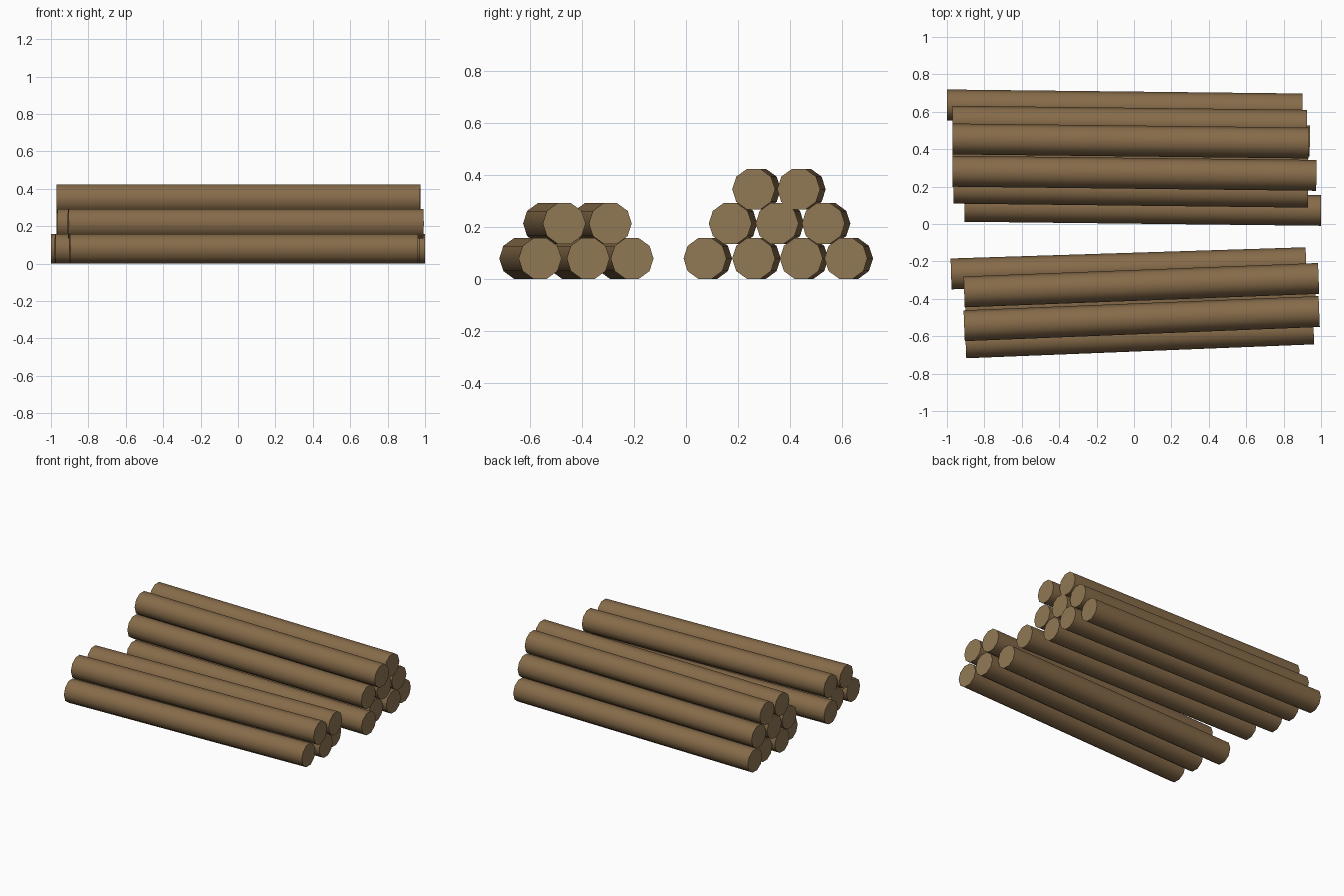
import bpy
import math

if "Cube" in bpy.data.objects:
    bpy.data.objects.remove(bpy.data.objects["Cube"])

RADIUS = 0.0825
ROW_Z = (0.079, 0.2135, 0.345)


def make_material(name, color):
    mat = bpy.data.materials.new(name)
    mat.diffuse_color = color
    mat.use_nodes = True
    mat.node_tree.nodes["Principled BSDF"].inputs["Base Color"].default_value = mat.diffuse_color
    return mat


bark = make_material("bark", (0.24, 0.147, 0.067, 1))
cut_wood = make_material("cut_wood", (0.28, 0.19, 0.09, 1))


def log(name, row, y_right, x_left, x_right, slope):
    """Ten-sided log lying along x; y_right is its centre at the +x end."""
    length = x_right - x_left
    bpy.ops.mesh.primitive_cylinder_add(
        vertices=10, radius=RADIUS, depth=length / math.cos(math.atan(slope)),
        location=((x_left + x_right) / 2, y_right - slope * length / 2, ROW_Z[row]),
        rotation=(0, math.pi / 2, math.atan(slope)))
    obj = bpy.context.object
    obj.name = name
    obj.data.materials.append(bark)
    obj.data.materials.append(cut_wood)
    for face in obj.data.polygons:
        face.material_index = 1 if len(face.vertices) > 4 else 0
    bpy.ops.object.shade_smooth_by_angle(angle=math.radians(50))


# Each log: row, y at right end, left x, right x, slope
back_pile = [
    (0, 0.073, -0.905, 1.0, -0.0113),
    (0, 0.26, -0.97, 0.925, -0.0113),
    (0, 0.443, -0.96, 0.94, -0.0113),
    (0, 0.615, -1.0, 0.90, -0.0113),
    (1, 0.17, -0.965, 0.93, -0.0113),
    (1, 0.35, -0.97, 0.93, -0.0113),
    (1, 0.528, -0.97, 0.925, -0.0113),
    (2, 0.26, -0.97, 0.975, -0.0113),
    (2, 0.433, -0.97, 0.935, -0.0113),
]
front_pile = [
    (0, -0.561, -0.90, 0.96, 0.040),
    (0, -0.376, -0.90, 0.97, 0.040),
    (0, -0.207, -0.978, 0.92, 0.0315),
    (1, -0.468, -0.908, 0.99, 0.040),
    (1, -0.291, -0.908, 0.987, 0.038),
]

for pile_name, pile in (("back_pile_log", back_pile), ("front_pile_log", front_pile)):
    for i, spec in enumerate(pile, 1):
        log(f"{pile_name}_{i}", *spec)
